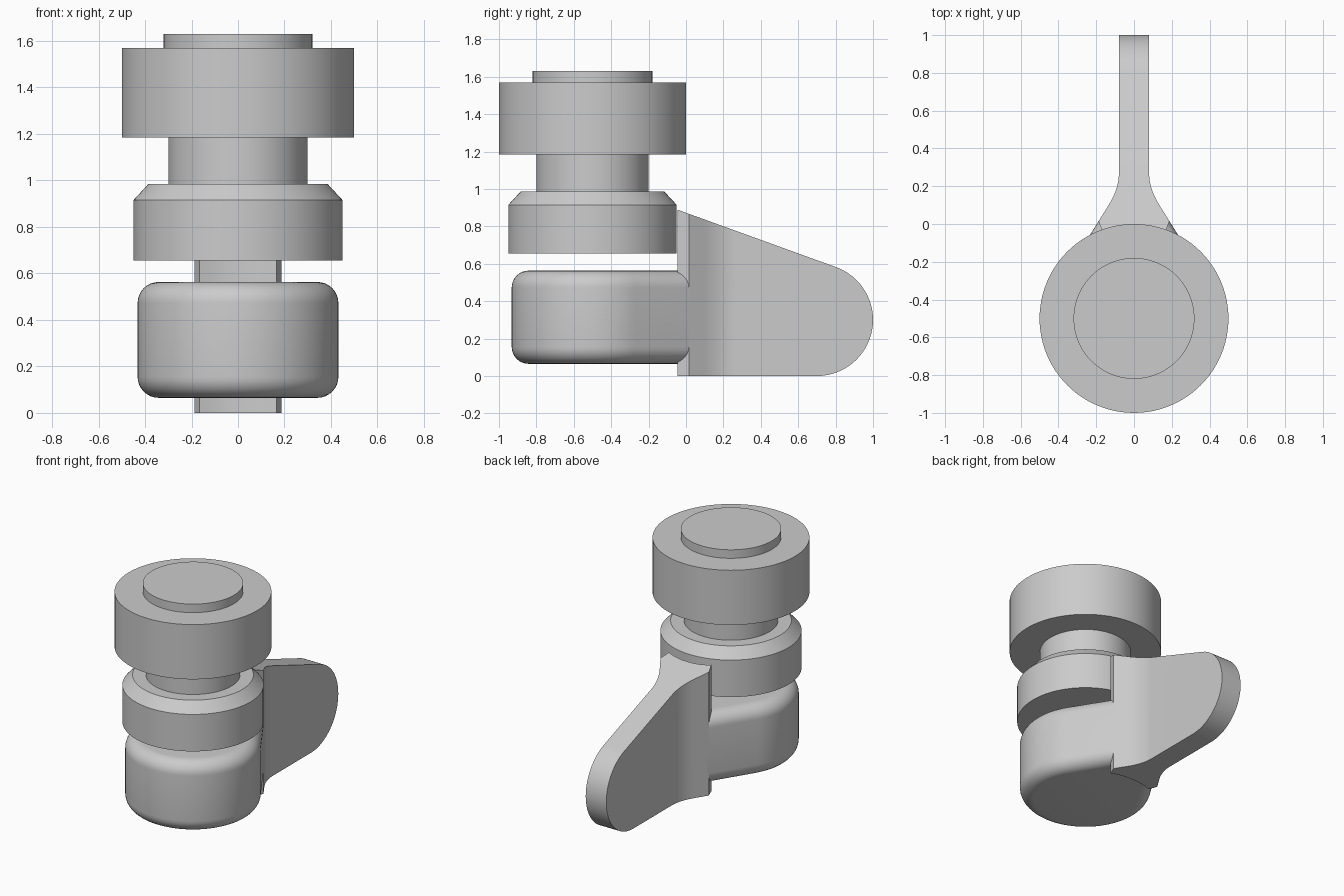
import bpy, bmesh
from math import sin, cos, pi, radians, sqrt

cube = bpy.data.objects.get("Cube")
if cube:
    bpy.data.objects.remove(cube)

AXIS_Y = -0.5                 # shared axis of all the round parts
TAPER = radians(32)           # angle where the body sides leave the round

grey = bpy.data.materials.new("plain grey")
grey.use_nodes = True
colour = (0.6, 0.6, 0.6, 1)
grey.diffuse_color = colour
grey.node_tree.nodes["Principled BSDF"].inputs["Base Color"].default_value = colour


def loft(name, rings):
    """Skin a stack of equal-length closed rings and cap both ends."""
    bm = bmesh.new()
    loops = [[bm.verts.new(p) for p in ring] for ring in rings]
    n = len(loops[0])
    for a, b in zip(loops, loops[1:]):
        for i in range(n):
            j = (i + 1) % n
            bm.faces.new((a[i], a[j], b[j], b[i]))
    bm.faces.new(loops[0])
    bm.faces.new(loops[-1])
    bmesh.ops.recalc_face_normals(bm, faces=bm.faces)
    mesh = bpy.data.meshes.new(name)
    bm.to_mesh(mesh)
    bm.free()
    mesh.materials.append(grey)
    obj = bpy.data.objects.new(name, mesh)
    bpy.context.collection.objects.link(obj)
    return obj


def smooth(obj):
    bpy.ops.object.select_all(action='DESELECT')
    obj.select_set(True)
    bpy.context.view_layer.objects.active = obj
    bpy.ops.object.shade_smooth_by_angle(angle=radians(25))


def turned(name, profile, n=96):
    """Round part from (radius, height) pairs."""
    smooth(loft(name, [[(r * cos(2 * pi * i / n), AXIS_Y + r * sin(2 * pi * i / n), z)
                        for i in range(n)] for r, z in profile]))


# Round knob stack
turned("collar", [(0.45, 0.655), (0.45, 0.915), (0.385, 0.985)])
turned("neck", [(0.30, 0.97), (0.30, 1.20)])
turned("knob", [(0.50, 1.185), (0.50, 1.57)])
turned("cap", [(0.32, 1.56), (0.32, 1.63)])


# Body: round front with sides tapering into the fin, rounded rims
def side_x(r, y):
    return (r - (y - AXIS_Y) * sin(TAPER)) / cos(TAPER)


def body_ring(r, z, n=64, end=0.025):
    span = pi + 2 * TAPER
    pts = []
    for i in range(n + 1):
        a = TAPER - span * i / n
        pts.append((r * cos(a), AXIS_Y + r * sin(a), z))
    x = side_x(r, end)
    return [(x, end, z)] + pts + [(-x, end, z)]


RADIUS, FILLET, LOW, HIGH, STEPS = 0.432, 0.09, 0.065, 0.563, 8
arc = [(RADIUS - FILLET + FILLET * sin(t), FILLET * (1 - cos(t)))
       for t in (pi / 2 * k / STEPS for k in range(STEPS + 1))]
smooth(loft("body", [body_ring(r, LOW + h) for r, h in arc]
            + [body_ring(r, HIGH - h) for r, h in reversed(arc)]))

# Fin plan: straight blade, flared root, hollow front edge
HALF = 0.08
blend = []
ax, ay, by = side_x(RADIUS, 0.10), 0.10, 0.27
cy = AXIS_Y + (RADIUS - HALF * cos(TAPER)) / sin(TAPER)
for k in range(13):
    t = k / 12
    blend.append(((1 - t) ** 2 * ax + (1 - (1 - t) ** 2) * HALF,
                  (1 - t) ** 2 * ay + 2 * t * (1 - t) * cy + t * t * by))
root = [(side_x(RADIUS, 0.015), 0.015), (0.165, -0.045)]
hollow = sqrt(root[1][0] ** 2 + (root[1][1] - AXIS_Y) ** 2)
front = [(x, AXIS_Y + sqrt(hollow ** 2 - x * x)) for x in (0.12, 0.08, 0.04)]
half = front[::-1] + root[::-1] + blend + [(HALF, 1.1)]
plan = half + [(-x, y) for x, y in reversed(half)]
fin = loft("fin", [[(x, y, z) for x, y in plan] for z in (-0.1, 1.1)])

# Fin side profile: sloping top running into a round tail
slope = radians(70.3)
tail = [(0.7 + 0.3 * cos(a), 0.3 + 0.3 * sin(a))
        for a in (-pi / 2 + (slope + pi / 2) * k / 32 for k in range(33))]
profile = [(-0.2, 0)] + tail + [(-0.2, 0.945)]
cutter = loft("fin_profile_cutter", [[(x, y, z) for y, z in profile] for x in (-0.4, 0.4)])
cutter.hide_render = True

trim = fin.modifiers.new("side profile", 'BOOLEAN')
trim.operation = 'INTERSECT'
trim.solver = 'EXACT'
trim.object = cutter
bpy.context.view_layer.update()
shaped = bpy.data.meshes.new_from_object(
    fin.evaluated_get(bpy.context.evaluated_depsgraph_get()))
fin.modifiers.clear()
fin.data = shaped
bpy.data.objects.remove(cutter)
smooth(fin)
